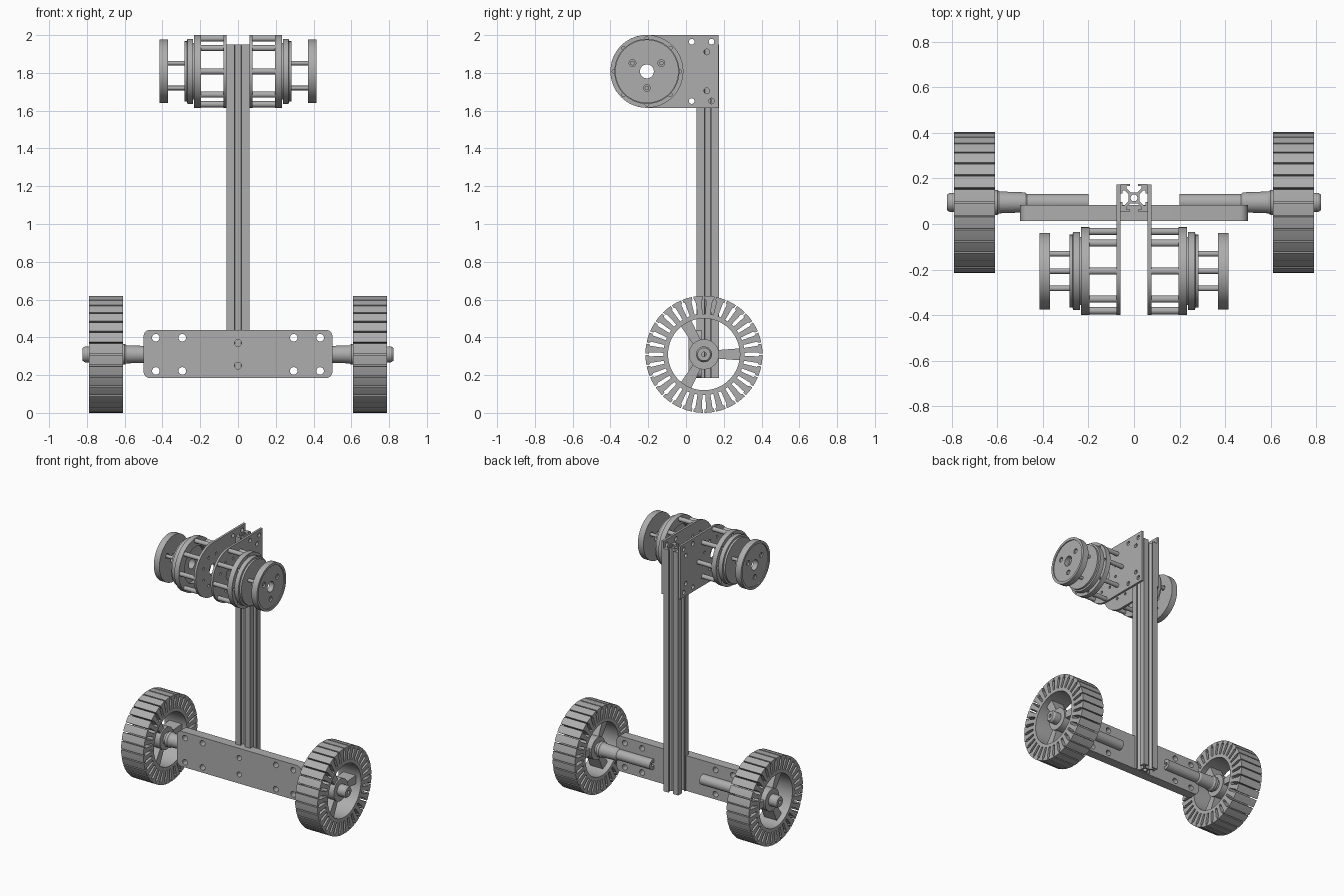
import bpy, bmesh
from math import sin, cos, pi, radians
from mathutils import Matrix, Vector

cube = bpy.data.objects.get("Cube")
if cube:
    bpy.data.objects.remove(cube)

grey = bpy.data.materials.new("plain grey")
grey.use_nodes = True
grey.diffuse_color = (0.42, 0.42, 0.42, 1)
grey.node_tree.nodes["Principled BSDF"].inputs["Base Color"].default_value = grey.diffuse_color

# Plane axes (u, v, thickness) for flat parts
SIDE = ((0, 1, 0), (0, 0, 1), (1, 0, 0))
FRONT = ((1, 0, 0), (0, 0, 1), (0, -1, 0))
TOP = ((1, 0, 0), (0, 1, 0), (0, 0, 1))


def finish(name, bm, mirror):
    bmesh.ops.remove_doubles(bm, verts=bm.verts, dist=0.0001)
    bmesh.ops.recalc_face_normals(bm, faces=bm.faces)
    mesh = bpy.data.meshes.new(name)
    bm.to_mesh(mesh)
    bm.free()
    mesh.materials.append(grey)
    ob = bpy.data.objects.new(name, mesh)
    bpy.context.collection.objects.link(ob)
    if mirror:
        ob.modifiers.new("Mirror", "MIRROR").use_mirror_merge = False
    bpy.ops.object.select_all(action="DESELECT")
    ob.select_set(True)
    bpy.context.view_layer.objects.active = ob
    bpy.ops.object.shade_smooth_by_angle(angle=radians(30))
    return ob


def polar(r, a, c=(0, 0)):
    return (c[0] + r * cos(a), c[1] + r * sin(a))


def circle(c, r, n=24):
    return [polar(r, 2 * pi * i / n, c) for i in range(n)]


def around(c, r, n, start=0):
    return [polar(r, start + 2 * pi * i / n, c) for i in range(n)]


def plate(name, loops, axes, start, end, mirror=False):
    """Extrude an outline with holes along the thickness axis."""
    curve = bpy.data.curves.new(name, "CURVE")
    curve.dimensions = "2D"
    curve.fill_mode = "BOTH"
    curve.extrude = (end - start) / 2
    for loop in loops:
        s = curve.splines.new("POLY")
        s.points.add(len(loop) - 1)
        for p, (u, v) in zip(s.points, loop):
            p.co = (u, v, 0, 1)
        s.use_cyclic_u = True
    temp = bpy.data.objects.new(name + " outline", curve)
    mesh = bpy.data.meshes.new_from_object(temp)
    bm = bmesh.new()
    bm.from_mesh(mesh)
    bpy.data.objects.remove(temp)
    bpy.data.curves.remove(curve)
    bpy.data.meshes.remove(mesh)
    u, v, w = (Vector(a) for a in axes)
    rot = Matrix((u, v, w)).transposed().to_4x4()
    bm.transform(Matrix.Translation(w * (start + end) / 2) @ rot)
    return finish(name, bm, mirror)


def lathe(name, profile, centers, n=48, bore=0):
    """Spin (x, radius) points about x-parallel axes; a bore leaves it hollow."""
    bm = bmesh.new()
    pts = [(profile[0][0], bore)] + profile + [(profile[-1][0], bore)]
    for cy, cz in centers:
        rings = []
        for x, r in pts:
            rings.append([bm.verts.new((x, *p)) for p in circle((cy, cz), max(r, 0.0002), n)])
        for a, b in zip(rings, rings[1:] + rings[:1]):
            for i in range(n):
                j = (i + 1) % n
                bm.faces.new((a[i], a[j], b[j], b[i]))
    return finish(name, bm, True)


WHEEL = (0.095, 0.31)
HEAD = (-0.207, 1.808)

# Slotted tyre
SLOTS = 32
step = 2 * pi / SLOTS
tyre = []
for i in range(SLOTS):
    a = i * step
    for r, half in ((0.31, 0.004), (0.293, 0.004), (0.288, 0.011), (0.215, 0.008)):
        tyre.append(polar(r, a - half / r, WHEEL))
    for r, half in ((0.215, 0.008), (0.288, 0.011), (0.293, 0.004), (0.31, 0.004)):
        tyre.append(polar(r, a + half / r, WHEEL))
    tyre.append(polar(0.31, a + step / 2, WHEEL))
plate("wheel_tyre", [tyre, circle(WHEEL, 0.19, 64)], SIDE, 0.61, 0.79, True)

# Spokes and hub
for k in range(3):
    a = 2 * pi * k / 3
    spoke = [polar(r, a + s / r, WHEEL)
             for r, s in ((0.06, -0.022), (0.197, -0.032), (0.197, 0.032), (0.06, 0.022))]
    plate("wheel_spoke", [spoke], SIDE, 0.65, 0.75, True)
lathe("wheel_hub", [(0.64, 0.08), (0.76, 0.08)], [WHEEL], bore=0.04)

# Motor, gearbox collar and axle tip
lathe("motor", [(0.2, 0.037), (0.47, 0.037), (0.48, 0.044), (0.59, 0.048),
                (0.6, 0.055), (0.62, 0.055)], [WHEEL], bore=0.015)
lathe("axle", [(0.6, 0.042), (0.81, 0.042), (0.822, 0.034)], [WHEEL], bore=0.012)

# Rounded base plate with mounting holes
corners = []
for sx, sz, a0 in ((1, 1, 0), (-1, 1, 90), (-1, -1, 180), (1, -1, 270)):
    c = (sx * 0.465, 0.312 + sz * 0.093)
    corners += [polar(0.035, radians(a0 + 15 * i), c) for i in range(7)]
holes = [circle((x, z), 0.02) for x in (-0.435, -0.295, 0.295, 0.435) for z in (0.222, 0.398)]
holes += [circle((0, z), 0.018) for z in (0.25, 0.37)]
plate("base_plate", [corners] + holes, FRONT, -0.083, -0.013)

# Slotted upright post
quarter = [(10, -10), (10, -3), (8.5, -3), (8.5, -5.5), (7, -5.5), (4, -2.5),
           (4, 2.5), (7, 5.5), (8.5, 5.5), (8.5, 3), (10, 3)]
post = []
for k in range(4):
    c, s = round(cos(k * pi / 2)), round(sin(k * pi / 2))
    post += [(0.006 * (x * c - y * s), 0.115 + 0.006 * (x * s + y * c)) for x, y in quarter]
plate("post", [post, circle((0, 0.115), 0.015)], TOP, 0.185, 1.95)

# Head side plates, round at the front
outline = [polar(0.193, radians(90 + 5 * i), HEAD) for i in range(37)]
outline += [(0.173, HEAD[1] - 0.193), (0.173, HEAD[1] + 0.193)]
holes = [circle(HEAD, 0.037)]
holes += [circle((y, HEAD[1] + s * z), 0.015, 16)
          for y, z in ((0.03, 0.157), (0.135, 0.157), (0.11, 0.103)) for s in (-1, 1)]
holes += [circle(c, 0.01, 12) for c in around(HEAD, 0.11, 8, pi / 8)]
plate("head_side_plate", [outline] + holes, SIDE, 0.06, 0.076, True)

# Standoffs and outer ring
bolts = around(HEAD, 0.174, 8)
lathe("standoffs", [(0.07, 0.016), (0.2, 0.016)], bolts, 16)
plate("standoff_ring", [circle(HEAD, 0.193, 64), circle(HEAD, 0.13, 48)]
      + [circle(c, 0.01, 12) for c in bolts], SIDE, 0.195, 0.232, True)

# Inner disc, rods and end disc
screws = around(HEAD, 0.088, 3, pi / 6)
lathe("inner_disc", [(0.225, 0.15), (0.237, 0.15), (0.237, 0.172), (0.268, 0.172),
                     (0.27, 0.16), (0.284, 0.16)], [HEAD], 64, 0.037)
lathe("disc_rods", [(0.28, 0.012), (0.37, 0.012)], screws, 16)
plate("end_disc", [circle(HEAD, 0.168, 64), circle(HEAD, 0.037)]
      + [circle(c, 0.018, 16) for c in screws], SIDE, 0.37, 0.4, True)
plate("end_disc_face", [circle(HEAD, 0.155, 64), circle(HEAD, 0.037)]
      + [circle(c, 0.018, 16) for c in screws], SIDE, 0.4, 0.408, True)
lathe("end_disc_lip", [(0.395, 0.168), (0.415, 0.168)], [HEAD], 64, 0.15)
lathe("end_disc_screws", [(0.37, 0.012), (0.402, 0.012)], screws, 16)
